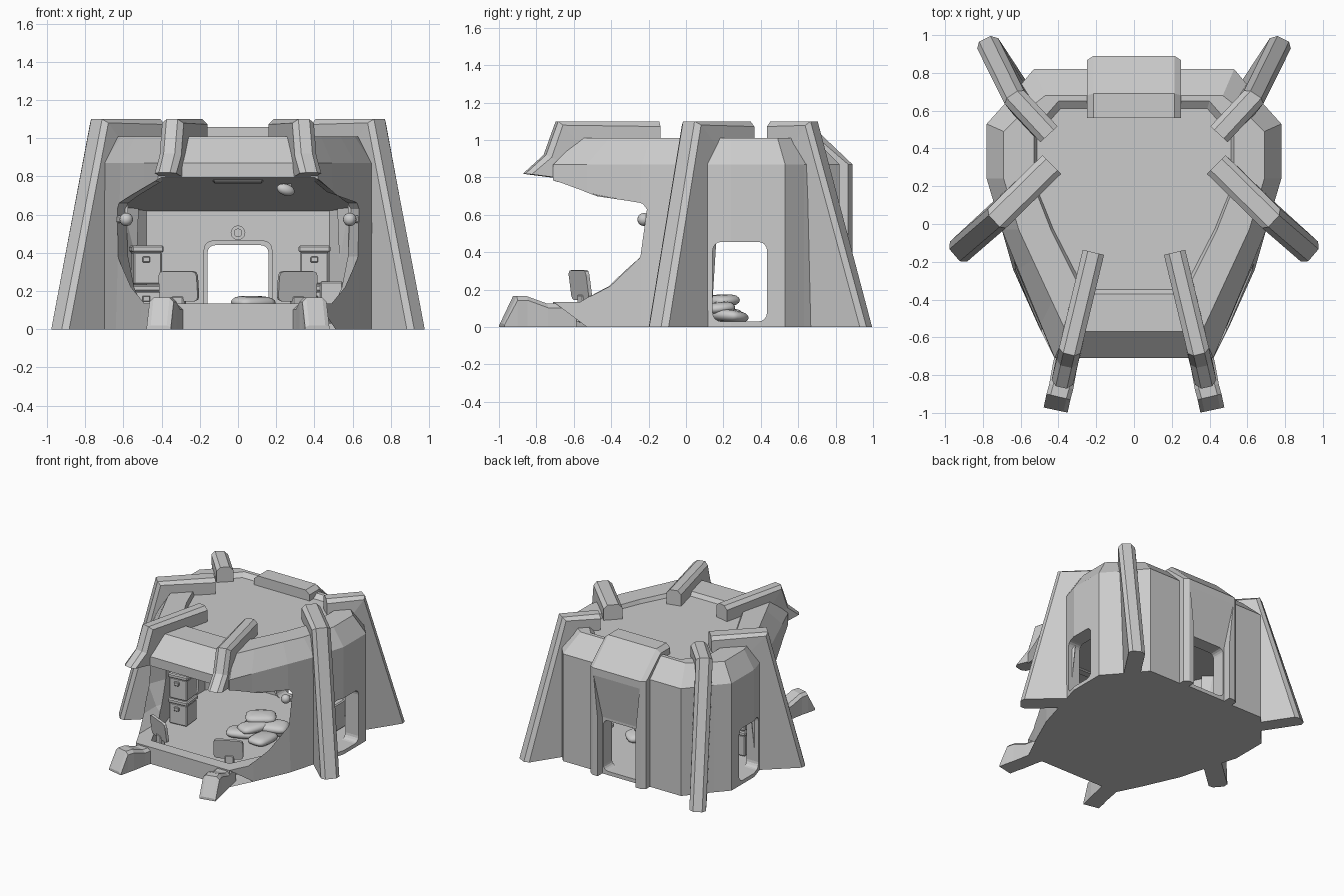
import bpy, bmesh, math, random
from mathutils import Vector, Matrix

if "Cube" in bpy.data.objects:
    bpy.data.objects.remove(bpy.data.objects["Cube"])

random.seed(3)

def loft(name, rings, closed=False):
    """Skin a list of equal-length point rings; cap the ends unless closed."""
    bm = bmesh.new()
    vs = [[bm.verts.new(p) for p in r] for r in rings]
    n = len(rings[0])
    pairs = list(zip(vs, vs[1:])) + ([(vs[-1], vs[0])] if closed else [])
    for a, b in pairs:
        for i in range(n):
            j = (i + 1) % n
            bm.faces.new((a[i], a[j], b[j], b[i]))
    if not closed:
        bm.faces.new(vs[0][::-1])
        bm.faces.new(vs[-1])
    bmesh.ops.recalc_face_normals(bm, faces=bm.faces)
    me = bpy.data.meshes.new(name)
    bm.to_mesh(me)
    bm.free()
    ob = bpy.data.objects.new(name, me)
    bpy.context.collection.objects.link(ob)
    return ob

def cut(target, *cutters):
    for c in cutters:
        m = target.modifiers.new("cut", 'BOOLEAN')
        m.operation, m.solver, m.object = 'DIFFERENCE', 'EXACT', c
        bpy.context.view_layer.objects.active = target
        bpy.ops.object.modifier_apply(modifier=m.name)

def drop(*obs):
    for o in obs:
        bpy.data.objects.remove(o, do_unlink=True)

def mirrored(half):
    return [Vector(p) for p in half] + [Vector((-p[0], p[1])) for p in reversed(half)]

def ring(half, z):
    return [(p.x, p.y, z) for p in mirrored(half)]

def rounded(w, z0, z1, r, n=4):
    pts = []
    for k, (sx, sz) in enumerate(((1, 1), (-1, 1), (-1, -1), (1, -1))):
        cx, cz = sx * (w / 2 - r), (z1 - r if sz > 0 else z0 + r)
        for i in range(n + 1):
            a = math.pi / 2 * (k + i / n)
            pts.append((cx + r * math.cos(a), cz + r * math.sin(a)))
    return pts

def box(name, loc, size, yaw=0, tilt=0, bevel=0.008):
    bm = bmesh.new()
    bmesh.ops.create_cube(bm, size=1, matrix=Matrix.Diagonal((*size, 1)))
    if bevel:
        bmesh.ops.bevel(bm, geom=bm.edges[:], offset=bevel, segments=1, affect='EDGES')
    me = bpy.data.meshes.new(name)
    bm.to_mesh(me)
    bm.free()
    ob = bpy.data.objects.new(name, me)
    ob.location, ob.rotation_euler = loc, (tilt, 0, yaw)
    bpy.context.collection.objects.link(ob)
    return ob

# Outer shell: walls, sloped eaves, roof rim and sunken roof plate
side = [(.70, -.03), (.78, .24), (.78, .53), (.69, .63), (.53, .82)]
base = [(.42, -.71), (.51, -.53), (.64, -.24)] + side
wall = [(.42, -.71), (.494, -.53), (.614, -.24)] + side
eave = [(.36, -.57), (.434, -.41), (.536, -.19), (.61, -.03), (.69, .24), (.69, .49), (.61, .57), (.47, .68)]
rim = [(.27, -.37), (.32, -.27), (.38, -.15), (.44, -.03), (.53, .2), (.53, .5), (.47, .57), (.40, .65)]
sunk = [(x * .97, y * .94) for x, y in rim]
shell = loft("bunker_shell", [ring(base, 0), ring(wall, .87), ring(eave, 1.01), ring(rim, 1.01), ring(sunk, .98)])

# Hollow room with a ceiling that falls towards the back
def ceiling(y):
    return .79 - .17 * (y + .64) / 1.38

room = mirrored([(.35, -.61), (.53, -.24), (.60, -.03), (.66, .2), (.66, .52), (.48, .74)])
room_cut = loft("room_cutter", [[(p.x, p.y, .03) for p in room], [(p.x, p.y, ceiling(p.y)) for p in room]])

# Wide front opening, narrowing through the wall thickness
mouth = mirrored([(.49, .13), (.56, .22), (.63, .38), (.65, .63), (.63, .66), (.40, .80)])
mouth_cut = loft("mouth_cutter", [[(p.x * k, y, max(.135, min(p.y, ceiling(y)))) for p in mouth]
                                  for y, k in ((-1.2, 1), (-.68, 1), (-.25, 1), (-.1, .91))])

# Side and back doorways
side_door = rounded(.29, .03, .455, .045)
back_door = rounded(.32, .03, .44, .04)
cut(shell, room_cut, mouth_cut)
drop(room_cut, mouth_cut)
for s in (1, -1):
    tunnel = loft("door_cutter", [[(s * x, .288 + u, z) for u, z in side_door] for x in (.5, .95)])
    cut(shell, tunnel)
    drop(tunnel)

# Raised back porch with an overhang sloping in to the door
profile = [(.755, 0), (.755, .8), (.56, .96), (.56, 1.06), (.69, 1.06), (.89, .87), (.89, 0)]
porch = loft("back_porch", [[(s * w, .56 + (y - .56) * k if z > .9 or y > .8 else y, z - d * (z > 1))
                             for y, z in profile]
                            for s, w, k, d in ((-1, .25, .93, .03), (-1, .215, 1, 0), (1, .215, 1, 0), (1, .25, .93, .03))])
overhang = loft("overhang_cutter", [[(-w, y, z), (w, y, z), (w, .95, z), (-w, .95, z)]
                                    for w, y, z in ((.17, .83, -.01), (.17, .83, .46), (.21, .895, .84))])
tunnel = loft("door_cutter", [[(u, y, z) for u, z in back_door] for y in (.6, .97)])
cut(shell, tunnel)
cut(porch, overhang, tunnel)
drop(overhang, tunnel)

# Inner frame of the back door
big = rounded(.36, .03, .465, .05)
loft("back_door_frame", [[(u, y, z) for u, z in p] for p, y in
                         ((back_door, .75), (big, .75), (big, .72), (back_door, .72))], closed=True)

# Ribs: sections given as (outer point, inner point), with chamfered outer corners
def rib(name, sections, half_w=.06, c=.028):
    for s, side in ((1, "right"), (-1, "left")):
        outs = [Vector((s * o[0], o[1], o[2])) for o, _ in sections]
        ins = [Vector((s * i[0], i[1], i[2])) for _, i in sections]
        rings = []
        for k, (o, i) in enumerate(zip(outs, ins)):
            d = outs[min(k + 1, len(outs) - 1)] - outs[max(k - 1, 0)]
            n = Vector((-d.y, d.x, 0)).normalized()
            v = i - o
            e = o + v.normalized() * min(c, v.length / 2)
            w, t = n * half_w, n * (half_w - c)
            rings.append([i - w, e - w, o - t, o + t, e + w, i + w])
        loft(f"{side}_{name}", rings)

rib("side_rib", [((.435, .315, 1.1), (.435, .315, .96)),
                 ((.74, .015, 1.1), (.62, .14, .93)),
                 ((.95, -.165, 0), (.68, .08, 0))], .07)
rib("rear_rib", [((.45, .475, 1.1), (.45, .475, .96)),
                 ((.645, .685, 1.1), (.56, .58, .93)),
                 ((.79, .98, 0), (.60, .69, 0))], .062)
rib("front_roof_rib", [((.215, -.15, 1.1), (.215, -.15, .96)),
                       ((.345, -.69, 1.1), (.31, -.54, .93)),
                       ((.36, -.755, .92), (.33, -.64, .86)),
                       ((.385, -.865, .82), (.345, -.67, .795))], .058)
rib("front_foot", [((.33, -.60, .125), (.33, -.60, 0)),
                   ((.365, -.75, .125), (.365, -.75, 0)),
                   ((.385, -.86, .165), (.385, -.86, 0)),
                   ((.40, -.915, .165), (.40, -.915, 0)),
                   ((.415, -.985, .02), (.415, -.985, 0))], .065, .022)

# Shield plates on posts behind the front lip
for s in (1, -1):
    plate = loft("shield_plate", [[(u, y, z) for u, z in rounded(.22, -.08, .08, .025, 2)] for y in (-.01, .01)])
    plate.location, plate.rotation_euler = (s * .31, -.565, .225), (math.radians(8), 0, s * math.radians(25))
    box("shield_post", (s * .31, -.55, .1), (.07, .04, .15), s * math.radians(25))

# Crate stacks with lids and handles
for x, y, yaw in ((-.48, -.02, .1), (.40, .55, 0)):
    for k in range(2):
        z = .03 + k * .205
        box("crate", (x, y, z + .085), (.15, .15, .17), yaw)
        box("crate_lid", (x, y, z + .185), (.168, .168, .035), yaw)
        box("crate_latch", (x, y - .082, z + .13), (.04, .02, .03), yaw, bevel=.004)
box("low_crate", (.49, .52, .14), (.12, .14, .22))

# Sandbag heap
def ball(name, loc, scale, rot=(0, 0, 0), power=1.0):
    bpy.ops.mesh.primitive_uv_sphere_add(segments=16, ring_count=8, radius=1, location=loc, rotation=rot)
    ob = bpy.context.object
    ob.name = name
    for v in ob.data.vertices:
        v.co = Vector([math.copysign(abs(a) ** power, a) * k if i < 2 else a * k
                       for i, (a, k) in enumerate(zip(v.co, scale))])
    bpy.ops.object.shade_smooth_by_angle(angle=math.radians(50))
    return ob

for x, y, z, yaw in ((.02, .02, .06, .4), (.21, .02, .06, 1.5), (.04, .22, .06, .1), (.25, .22, .06, .9),
                     (.08, .08, .1, 1.1), (.2, .17, .1, .3), (.08, .18, .14, .6)):
    ball("sandbag", (x, y, z), (.115, .08, .034),
         (random.uniform(-.1, .1), random.uniform(-.1, .1), yaw), .55)

# Round lamps at the opening and above the back door
for s in (1, -1):
    ball("opening_lamp", (s * .585, -.225, .575), (.035, .035, .035))
    box("lamp_bracket", (s * .61, -.19, .575), (.05, .05, .04))
for r, y in ((.038, .735), (.022, .72)):
    bpy.ops.mesh.primitive_cylinder_add(vertices=20, radius=r, depth=.03, location=(0, y, .505),
                                        rotation=(math.pi / 2, 0, 0))
    bpy.context.object.name = "door_lamp"

# Ceiling light strip and hanging spotlight
box("ceiling_strip", (0, -.54, .778), (.26, .08, .02), tilt=-.12)
box("spotlight_arm", (.27, -.40, .755), (.02, .02, .06), bevel=0)
ball("spotlight_head", (.25, -.42, .73), (.05, .03, .03), (0, .3, .3))
